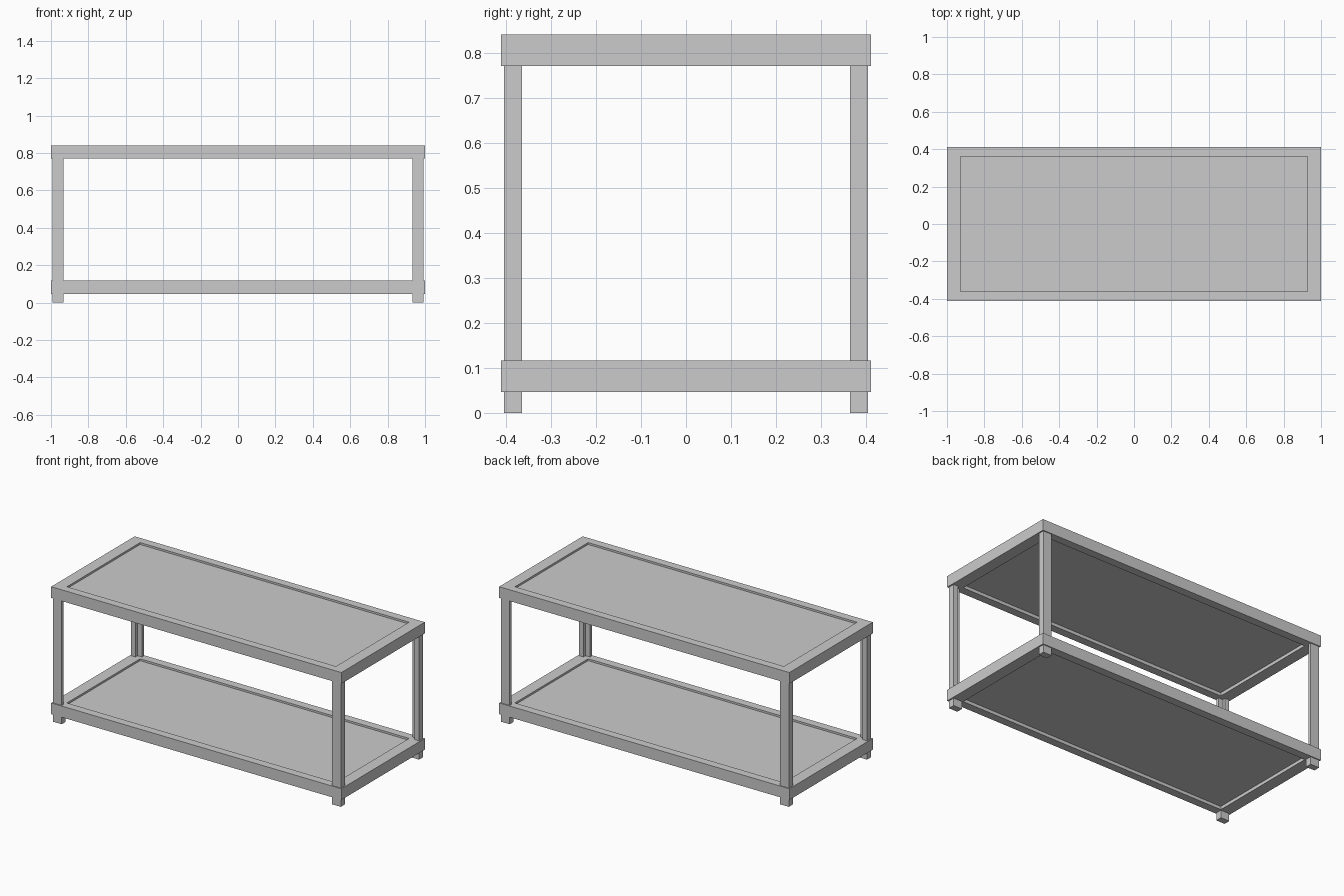
import bpy, bmesh

if "Cube" in bpy.data.objects:
    bpy.data.objects.remove(bpy.data.objects["Cube"])


def prism(name, loop, z0, z1, sx=1, sy=1):
    """Extrude a flat outline upward; sx, sy mirror it to another corner."""
    bm = bmesh.new()
    face = bm.faces.new([bm.verts.new((x * sx, y * sy, z0)) for x, y in loop])
    ext = bmesh.ops.extrude_face_region(bm, geom=[face])
    for v in ext["geom"]:
        if isinstance(v, bmesh.types.BMVert):
            v.co.z = z1
    bmesh.ops.recalc_face_normals(bm, faces=bm.faces)
    return finish(name, bm)


def finish(name, bm):
    mesh = bpy.data.meshes.new(name)
    bm.to_mesh(mesh)
    bm.free()
    obj = bpy.data.objects.new(name, mesh)
    bpy.context.collection.objects.link(obj)
    return obj


def rect(x, y):
    return [(-x, -y), (x, -y), (x, y), (-x, y)]


def shelf(name, z0, z1):
    """Tray: a slab with a shallow recess on the top and underside."""
    bm = bmesh.new()
    rings = []
    for x, y, z in ((0.927, 0.36, z0 + 0.02), (0.927, 0.36, z0), (1, 0.411, z0),
                    (1, 0.411, z1), (0.927, 0.36, z1), (0.927, 0.36, z1 - 0.012)):
        rings.append([bm.verts.new((a, b, z)) for a, b in rect(x, y)])
    for lo, hi in zip(rings, rings[1:]):
        for i in range(4):
            j = (i + 1) % 4
            bm.faces.new((lo[i], lo[j], hi[j], hi[i]))
    bm.faces.new(rings[0])
    bm.faces.new(rings[-1])
    bmesh.ops.recalc_face_normals(bm, faces=bm.faces)
    return finish(name, bm)


# Framed top and lower shelf
shelf("table_top", 0.771, 0.841)
shelf("lower_shelf", 0.047, 0.117)

# Legs: angle section with the notch facing inward, and solid feet
X0, X1, Y0, Y1 = 0.932, 0.992, 0.365, 0.405
angle = [(X1, Y1), (X0, Y1), (X0, 0.385), (0.962, 0.385), (0.962, Y0), (X1, Y0)]
block = [(X1, Y1), (X0, Y1), (X0, Y0), (X1, Y0)]
for sx, side in ((-1, "left"), (1, "right")):
    for sy, end in ((-1, "front"), (1, "back")):
        prism(f"{end}_{side}_leg", angle, 0.117, 0.771, sx, sy)
        prism(f"{end}_{side}_foot", block, 0.0, 0.047, sx, sy)
